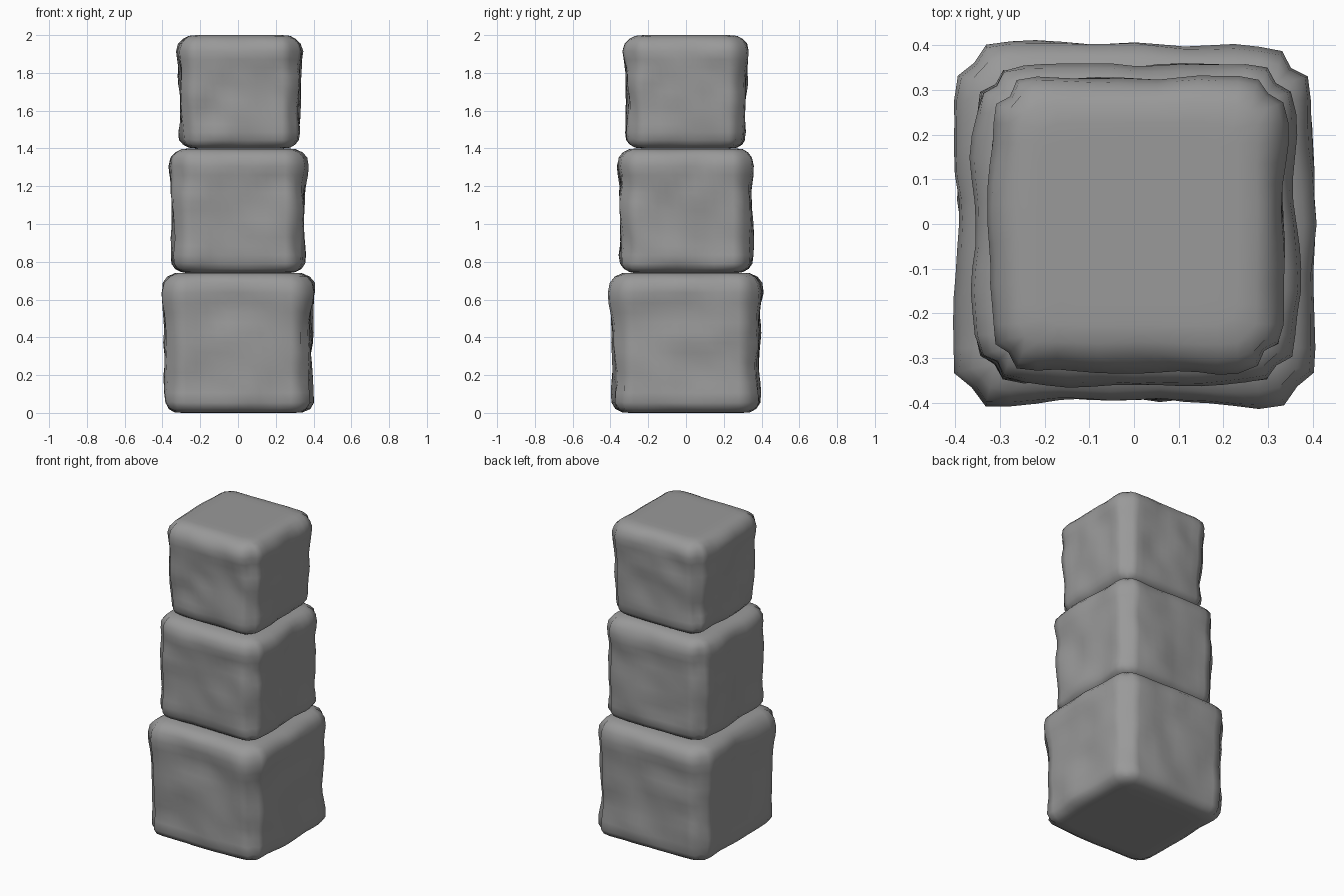
import bpy, bmesh, math
from mathutils import Vector, noise

if "Cube" in bpy.data.objects:
    bpy.data.objects.remove(bpy.data.objects["Cube"])

# Dark grey stone
stone = bpy.data.materials.new("dark_stone")
stone.diffuse_color = (0.32, 0.32, 0.32, 1)
stone.use_nodes = True
stone.node_tree.nodes["Principled BSDF"].inputs["Base Color"].default_value = stone.diffuse_color


def stone_block(name, z0, z1, half, cx, seed, radius=0.07, rough=0.022):
    """Rounded, slightly lumpy stone cube between z0 and z1."""
    hz = (z1 - z0) / 2
    size = Vector((half, half, hz))
    bm = bmesh.new()
    bmesh.ops.create_cube(bm, size=2)
    bmesh.ops.subdivide_edges(bm, edges=bm.edges[:], cuts=13, use_grid_fill=True)
    for v in bm.verts:
        p = Vector(a * b for a, b in zip(v.co, size))
        # round the edges
        q = Vector(max(-(s - radius), min(s - radius, a)) for a, s in zip(p, size))
        d = (p - q).normalized()
        p = q + d * radius
        # pull in the four upright corners
        big, small = max(abs(p.x), abs(p.y)), min(abs(p.x), abs(p.y))
        if big > 1e-6:
            f = (1 + (small / big) ** 12) ** (-1 / 12)
            p.x *= f
            p.y *= f
        # worn lip below the top, slight waist lower down
        t = p.z / hz
        lip = 0.014 * math.exp(-((t - 0.72) / 0.2) ** 2)
        waist = -0.008 * math.exp(-((t + 0.4) / 0.35) ** 2)
        side = Vector((d.x, d.y, 0))
        # lumps on the sides only, top and bottom stay flat
        n = noise.noise(p * 4.5 + Vector((seed, seed * 2.3, 0)))
        n += 0.4 * noise.noise(p * 9 + Vector((0, seed, seed * 1.7)))
        p += side * (lip + waist + rough * n)
        v.co = p + Vector((cx, 0, z0 + hz))
    bmesh.ops.recalc_face_normals(bm, faces=bm.faces[:])
    for f in bm.faces:
        f.smooth = True
    mesh = bpy.data.meshes.new(name)
    bm.to_mesh(mesh)
    bm.free()
    mesh.materials.append(stone)
    obj = bpy.data.objects.new(name, mesh)
    bpy.context.collection.objects.link(obj)
    return obj


# Pillar of three stacked stones, narrowing upwards
stone_block("bottom_stone", 0.0, 0.742, 0.389, 0.002, 3.1)
stone_block("middle_stone", 0.742, 1.4, 0.348, 0.002, 7.4)
stone_block("top_stone", 1.4, 2.0, 0.315, 0.008, 12.8)
